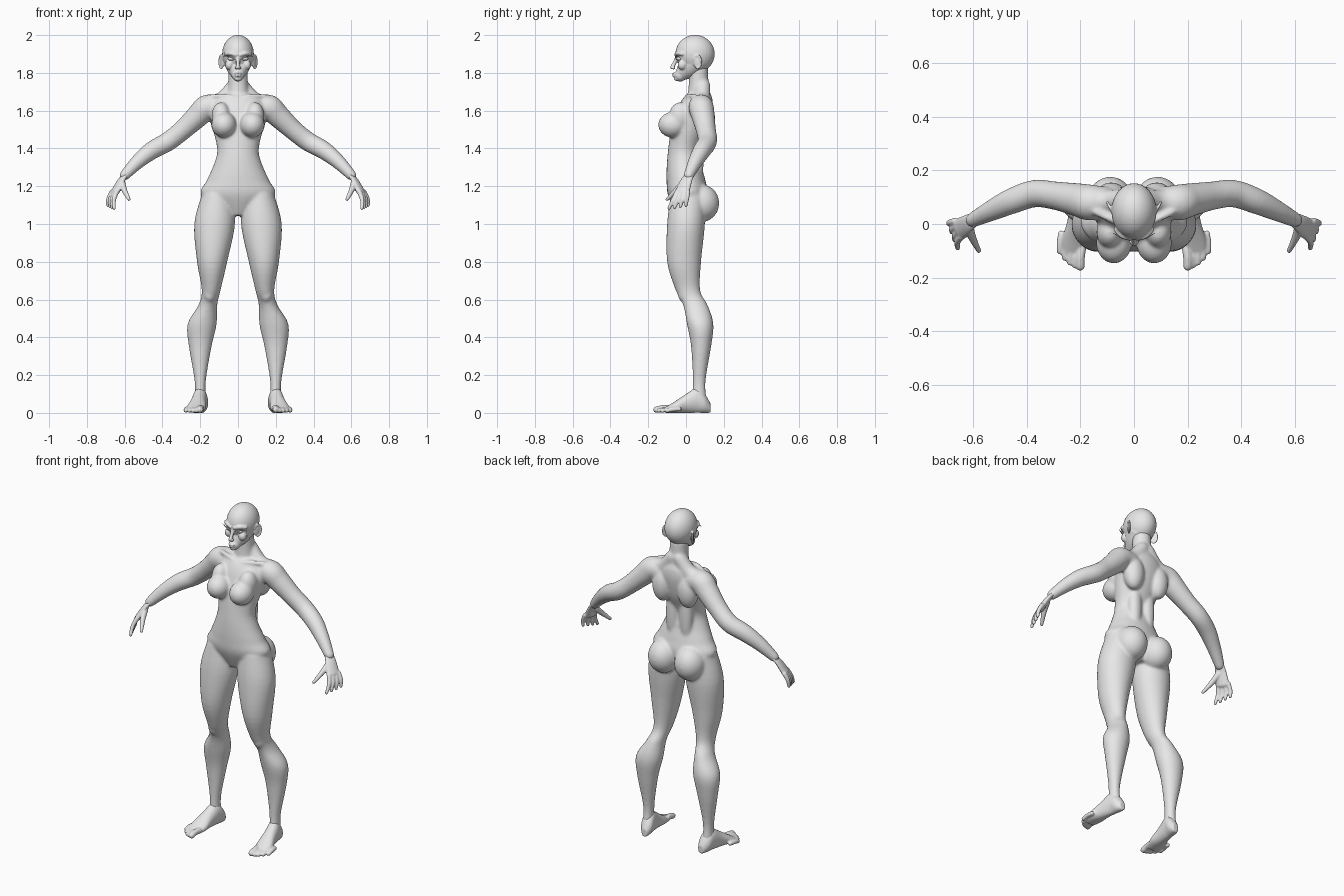
import bpy, bmesh, math
from mathutils import Vector, Matrix

default_cube = bpy.data.objects.get("Cube")
if default_cube:
    bpy.data.objects.remove(default_cube)

grey = (.8, .8, .8, 1)
skin = bpy.data.materials.new("plain_grey")
skin.use_nodes = True
skin.diffuse_color = grey
for node in skin.node_tree.nodes:
    if node.type == 'BSDF_PRINCIPLED':
        node.inputs["Base Color"].default_value = grey

X, Y, Z = Matrix.Identity(3)
SIDES = 28


def spline(rows, steps=5):
    """Smoothly interpolate between rows of numbers."""
    result = []
    last = len(rows) - 1
    for i in range(last):
        before, start, end, after = (rows[min(max(i + k, 0), last)] for k in (-1, 0, 1, 2))
        for step in range(steps):
            t = step / steps
            blend = t * t * (3 - 2 * t)
            row = []
            for a, b, c, d in zip(before, start, end, after):
                leaving, arriving = (c - a) / 2, (d - b) / 2
                ease = t * (1 - t) * (leaving * (1 - t) - arriving * t)
                row.append(b + (c - b) * blend + ease)
            result.append(row)
    return result + [list(rows[last])]


def loft(bm, frames):
    """Closed skin over ellipses given as (centre, half axis, half axis)."""
    angles = [math.tau * i / SIDES for i in range(SIDES)]
    rings = [[bm.verts.new(centre + u * math.cos(a) + v * math.sin(a)) for a in angles]
             for centre, u, v in frames]
    for lower, upper in zip(rings, rings[1:]):
        for i in range(SIDES):
            j = (i + 1) % SIDES
            bm.faces.new((lower[i], lower[j], upper[j], upper[i]))
    bm.faces.new(rings[0][::-1])
    bm.faces.new(rings[-1])


def stack(bm, rows):
    """Horizontal sections: height, centre x and y, half width, half depth."""
    loft(bm, [(Vector((x, y, z)), X * width, Y * depth)
              for z, x, y, width, depth in spline(rows)])


def tube(bm, rows, wide=Y, squash=1):
    """Round-ended tube along rows of x, y, z, radius."""
    rows = spline(rows)
    points = [Vector(row[:3]) for row in rows]
    frames = []
    for i, point in enumerate(points):
        ahead, behind = points[min(i + 1, len(points) - 1)], points[max(i - 1, 0)]
        tangent = (ahead - behind).normalized()
        side = (wide - tangent * wide.dot(tangent)).normalized()
        radius = rows[i][3]
        thin = radius * squash
        frames.append((point, side * radius, tangent.cross(side) * thin, tangent * thin))

    def cap(frame, sign):
        centre, u, v, along = frame
        return [(centre + along * sign * math.sin(a), u * math.cos(a), v * math.cos(a))
                for a in (.4, .8, 1.1, 1.4)]

    middle = [frame[:3] for frame in frames]
    loft(bm, cap(frames[0], -1)[::-1] + middle + cap(frames[-1], 1))


def ball(bm, centre, radii, turn=0):
    placed = Matrix.Translation(centre) @ Matrix.Rotation(turn, 4, 'Z') @ Matrix.Diagonal((*radii, 1))
    bmesh.ops.create_uvsphere(bm, u_segments=32, v_segments=20, radius=1, matrix=placed)


def mirror(bm):
    """Add the right-hand copy of everything built so far."""
    copies = bmesh.ops.duplicate(bm, geom=bm.verts[:] + bm.edges[:] + bm.faces[:])["geom"]
    verts = [item for item in copies if isinstance(item, bmesh.types.BMVert)]
    bmesh.ops.scale(bm, vec=(-1, 1, 1), verts=verts)


def finish(bm, name, voxel=None, relax=4):
    """Make the object; a voxel size fuses its overlapping shapes into one skin."""
    bmesh.ops.recalc_face_normals(bm, faces=bm.faces)
    for face in bm.faces:
        face.smooth = True
    mesh = bpy.data.meshes.new(name)
    bm.to_mesh(mesh)
    bm.free()
    mesh.materials.append(skin)
    obj = bpy.data.objects.new(name, mesh)
    bpy.context.collection.objects.link(obj)
    if voxel:
        fuse = obj.modifiers.new("fuse", 'REMESH')
        fuse.mode = 'VOXEL'
        fuse.voxel_size = voxel
        fuse.use_smooth_shade = True
        soften = obj.modifiers.new("soften", 'SMOOTH')
        soften.factor = .5
        soften.iterations = relax


# Legs, with kneecaps
body = bmesh.new()
stack(body, [(1.16, .11, .01, .08, .09), (1, .124, 0, .108, .1), (.8, .137, -.01, .08, .09),
             (.65, .142, .01, .05, .065), (.57, .16, .05, .05, .065), (.47, .19, .075, .077, .07),
             (.35, .2, .08, .06, .053), (.17, .2, .07, .03, .034), (.06, .2, .07, .03, .04)])
ball(body, (.15, -.01, .63), (.034, .034, .045))
# Buttocks and breasts
ball(body, (.088, .08, 1.11), (.088, .096, .1))
ball(body, (.075, -.07, 1.525), (.066, .077, .068))
ball(body, (.09, -.03, 1.57), (.05, .06, .075))
# Back muscles and shoulder blades
ball(body, (.045, .06, 1.38), (.04, .035, .2))
ball(body, (.085, .1, 1.55), (.06, .055, .1))
# Arms, shoulder slopes and collarbones
tube(body, [(.11, .08, 1.62, .06), (.165, .08, 1.617, .067), (.21, .09, 1.575, .062),
            (.29, .105, 1.5, .053), (.37, .113, 1.437, .051), (.455, .085, 1.39, .048),
            (.53, .05, 1.33, .039), (.6, .015, 1.258, .028)])
tube(body, [(.02, .09, 1.73, .04), (.08, .085, 1.66, .043), (.15, .08, 1.63, .05)])
tube(body, [(.02, 0, 1.667, .012), (.07, .01, 1.678, .012), (.14, .045, 1.675, .014)])
mirror(body)
# Torso and neck
stack(body, [(1.045, 0, .01, .05, .06), (1.15, 0, .01, .195, .105), (1.23, 0, 0, .166, .103),
             (1.31, 0, -.01, .13, .092), (1.39, 0, -.01, .11, .085), (1.5, 0, .02, .132, .1),
             (1.6, 0, .045, .15, .096), (1.66, 0, .06, .13, .08), (1.69, 0, .07, .08, .06)])
tube(body, [(0, .07, 1.65, .065), (0, .067, 1.74, .053), (0, .065, 1.82, .052)], X)
finish(body, "body", voxel=.0065, relax=14)

# Hands: palm, four fingers and thumb
hands = bmesh.new()
spread = Vector((.4, 1, 0))
tube(hands, [(.595, .018, 1.262, .027), (.622, 0, 1.225, .034), (.65, -.02, 1.17, .041)], spread, .45)
for k in range(4):
    knuckle = Vector((.643 + .008 * k, -.047 + .019 * k, 1.17))
    tip = Vector((.656 + .011 * k, -.09 + .03 * k, 1.083 + .005 * k))
    bend = (knuckle + tip) / 2 + X * .008
    tube(hands, [(*knuckle, .013), (*bend, .0115), (*tip, .009)], spread)
tube(hands, [(.615, -.01, 1.22, .018), (.602, -.05, 1.18, .015), (.577, -.1, 1.13, .009)], spread)
mirror(hands)
finish(hands, "hands", voxel=.0045)

# Feet: sections from heel to ball, turned slightly outward
feet = bmesh.new()
arch = [(.13, .018, .05), (.1, .036, .1), (.06, .038, .135), (0, .041, .1), (-.06, .05, .06),
        (-.11, .042, .03)]
loft(feet, [(Vector((.21 - .16 * y, y, top / 2)), X * width, Z * top / 2)
            for y, width, top in spline(arch)])
# Toes, shrinking from the big toe outward
for k in range(5):
    radius = .012 if k else .017
    x, y = .2 + .019 * k, -.157 + .0035 * k * k
    tube(feet, [(x - .005, y + .065, radius + .008, radius), (x, y + .03, radius + .007, radius),
                (x, y, radius, radius)], X)
mirror(feet)
finish(feet, "feet", voxel=.005)

# Head: brows, cheeks, nostrils and ears
head = bmesh.new()
tube(head, [(.012, -.052, 1.895, .01), (.042, -.044, 1.904, .011), (.066, -.02, 1.9, .01)], Z)
ball(head, (.046, -.02, 1.842), (.022, .024, .026))
ball(head, (.009, -.066, 1.825), (.008, .01, .007))
ball(head, (.084, .056, 1.858), (.007, .02, .034), turn=-.5)
rim = []
for k in range(9):
    angle = k * .55 - 1.7
    flare = math.cos(angle) / 100
    rim.append((.089 + flare, .06 + 2 * flare, 1.858 + .034 * math.sin(angle), .0055))
tube(head, rim, X)
mirror(head)
# Skull, jaw, nose and mouth
ball(head, (0, .048, 1.9), (.084, .104, .101))
tube(head, [(0, .04, 1.86, .076), (0, .005, 1.82, .058), (0, -.03, 1.787, .033)], X)
tube(head, [(0, -.045, 1.89, .01), (0, -.06, 1.855, .01), (0, -.073, 1.83, .011)], X)
for z, width in ((1.796, .02), (1.784, .017)):
    ball(head, (0, -.062, z), (width, .011, .006))
ball(head, (0, -.05, 1.769), (.018, .014, .012))
finish(head, "head", voxel=.004)

# Eyes
eyes = bmesh.new()
ball(eyes, (.035, -.037, 1.875), (.02, .014, .01), turn=.35)
mirror(eyes)
finish(eyes, "eyes")

# Eyelashes
lashes = bmesh.new()
tube(lashes, [(.014, -.05, 1.872, .002), (.04, -.053, 1.886, .0035), (.078, -.034, 1.889, .001)], Z)
mirror(lashes)
finish(lashes, "eyelashes")
